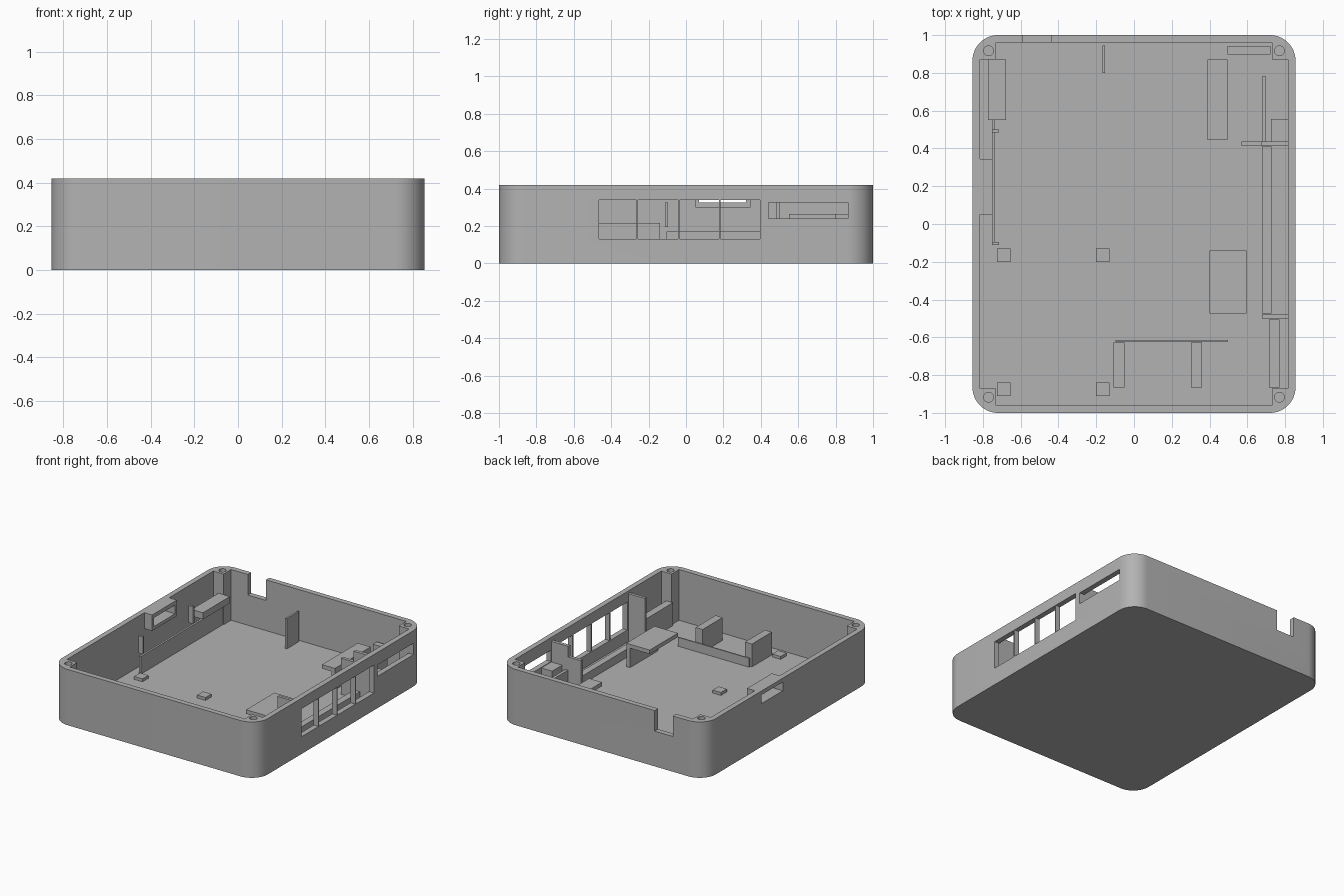
import bpy
import bmesh
import math

if "Cube" in bpy.data.objects:
    bpy.data.objects.remove(bpy.data.objects["Cube"], do_unlink=True)

grey = bpy.data.materials.new("plain_grey")
grey.use_nodes = True
COLOUR = (0.45, 0.45, 0.45, 1)
grey.diffuse_color = COLOUR
grey.node_tree.nodes["Principled BSDF"].inputs["Base Color"].default_value = COLOUR

FLOOR = 0.038
TOP = 0.42
WALL_X, WALL_Y = 0.815, 0.96     # inner wall faces
POST_X, POST_Y = 0.73, 0.87      # inner corners of the screw posts


def finish(name, bm):
    mesh = bpy.data.meshes.new(name)
    bm.to_mesh(mesh)
    bm.free()
    mesh.materials.append(grey)
    obj = bpy.data.objects.new(name, mesh)
    bpy.context.collection.objects.link(obj)
    return obj


def box(name, x, y, z, radius=0):
    """Box from (min, max) pairs, with optionally rounded upright edges."""
    bm = bmesh.new()
    bmesh.ops.create_cube(bm, size=1)
    for v in bm.verts:
        v.co = [sum(r) / 2 + c * (r[1] - r[0]) for r, c in zip((x, y, z), v.co)]
    if radius:
        upright = [e for e in bm.edges
                   if abs(e.verts[0].co.z - e.verts[1].co.z) > 0.01]
        bmesh.ops.bevel(bm, geom=upright, offset=radius, segments=14,
                        profile=0.5, affect='EDGES')
    return finish(name, bm)


def cylinder(name, x, y, radius, z):
    bm = bmesh.new()
    bmesh.ops.create_cone(bm, cap_ends=True, segments=24, radius1=radius,
                          radius2=radius, depth=z[1] - z[0])
    bmesh.ops.translate(bm, verts=bm.verts, vec=(x, y, sum(z) / 2))
    return finish(name, bm)


def cut(target, cutter):
    """Subtract the cutter from the target and discard the cutter."""
    cutter.hide_render = True
    mod = target.modifiers.new("cut", 'BOOLEAN')
    mod.operation = 'DIFFERENCE'
    mod.solver = 'EXACT'
    mod.object = cutter
    bpy.context.view_layer.objects.active = target
    bpy.ops.object.modifier_apply(modifier=mod.name)
    bpy.data.objects.remove(cutter, do_unlink=True)


# Tray with a cavity that leaves solid posts in the corners
shell = box("case_shell", (-0.855, 0.855), (-1, 1), (0, TOP), radius=0.135)
cut(shell, box("cavity_long", (-POST_X, POST_X), (-WALL_Y, WALL_Y), (FLOOR, 0.6)))
cut(shell, box("cavity_wide", (-WALL_X, WALL_X), (-POST_Y, POST_Y), (FLOOR, 0.6)))

# Screw holes
for sx in (-1, 1):
    for sy in (-1, 1):
        cut(shell, cylinder("screw_hole", sx * 0.77, sy * 0.917, 0.026, (0.15, 0.6)))

# Row of four port windows, narrow slot, cable notch
edges = (-0.47, -0.26, -0.04, 0.18, 0.40)
for a, b in zip(edges, edges[1:]):
    cut(shell, box("port_cutter", (0.75, 0.95), (a + 0.004, b - 0.004), (0.13, 0.34)))
cut(shell, box("slot_cutter", (0.75, 0.95), (0.44, 0.865), (0.24, 0.325)))
cut(shell, box("notch_cutter", (-0.59, -0.44), (0.9, 1.1), (0.265, 0.6)))

# Framed opening on the opposite wall
frame = box("side_opening_frame", (-WALL_X, -0.75), (0.05, 0.345), (0.30, TOP))
for part in (shell, frame):
    cut(part, box("opening_cutter", (-0.95, -0.7), (0.07, 0.322), (0.325, 0.39)))

bpy.ops.object.select_all(action='DESELECT')
shell.select_set(True)
bpy.context.view_layer.objects.active = shell
bpy.ops.object.shade_smooth_by_angle(angle=math.radians(30))

# Four board standoffs
for x in (-0.69, -0.165):
    for y in (-0.165, -0.875):
        box("board_standoff", (x - 0.035, x + 0.035), (y - 0.035, y + 0.035),
            (FLOOR, 0.06))

# Right wall: rail, clips and raised shelf
box("right_rail", (-0.75, -0.735), (-0.105, POST_Y), (FLOOR, 0.17))
for y in (-0.103, 0.493):
    box("right_clip", (-0.752, -0.715), (y - 0.008, y + 0.008), (0.195, 0.325))
box("right_shelf", (-0.772, -0.677), (0.55, POST_Y), (0.215, 0.265))

# Back wall: fin and support
box("back_fin", (-0.167, -0.153), (0.80, 0.945), (FLOOR, 0.265))
box("back_support", (0.495, 0.722), (0.897, 0.943), (FLOOR, 0.21))

# Inverted L brackets
box("centre_bracket_top", (0.40, 0.595), (-0.475, -0.14), (0.185, 0.215))
box("centre_bracket_leg", (0.565, 0.595), (-0.475, -0.14), (FLOOR, 0.185))
box("back_bracket_top", (0.388, 0.495), (0.445, POST_Y), (0.17, 0.20))
box("back_bracket_leg", (0.465, 0.495), (0.445, POST_Y), (FLOOR, 0.17))

# Left wall: ribs, partitions and blocks behind the ports
box("port_rib", (0.678, 0.727), (-0.475, 0.41), (FLOOR, 0.10))
box("slot_rib", (0.677, 0.70), (0.435, 0.78), (FLOOR, 0.21))
box("front_partition", (0.678, WALL_X), (-0.50, -0.478), (FLOOR, 0.40))
box("rear_partition", (0.675, WALL_X), (0.412, 0.437), (FLOOR, 0.39))
box("rear_partition_step", (0.57, 0.675), (0.412, 0.437), (FLOOR, 0.31))
box("slot_block", (0.725, WALL_X), (0.437, 0.555), (FLOOR, 0.235))
box("front_left_block", (0.715, 0.77), (-0.865, -0.505), (FLOOR, 0.21))

# Front: two blocks joined by a low strip
for x in (-0.08, 0.33):
    box("front_block", (x - 0.029, x + 0.029), (-0.865, -0.628), (FLOOR, 0.21))
box("front_strip", (-0.097, 0.497), (-0.622, -0.613), (FLOOR, 0.105))
